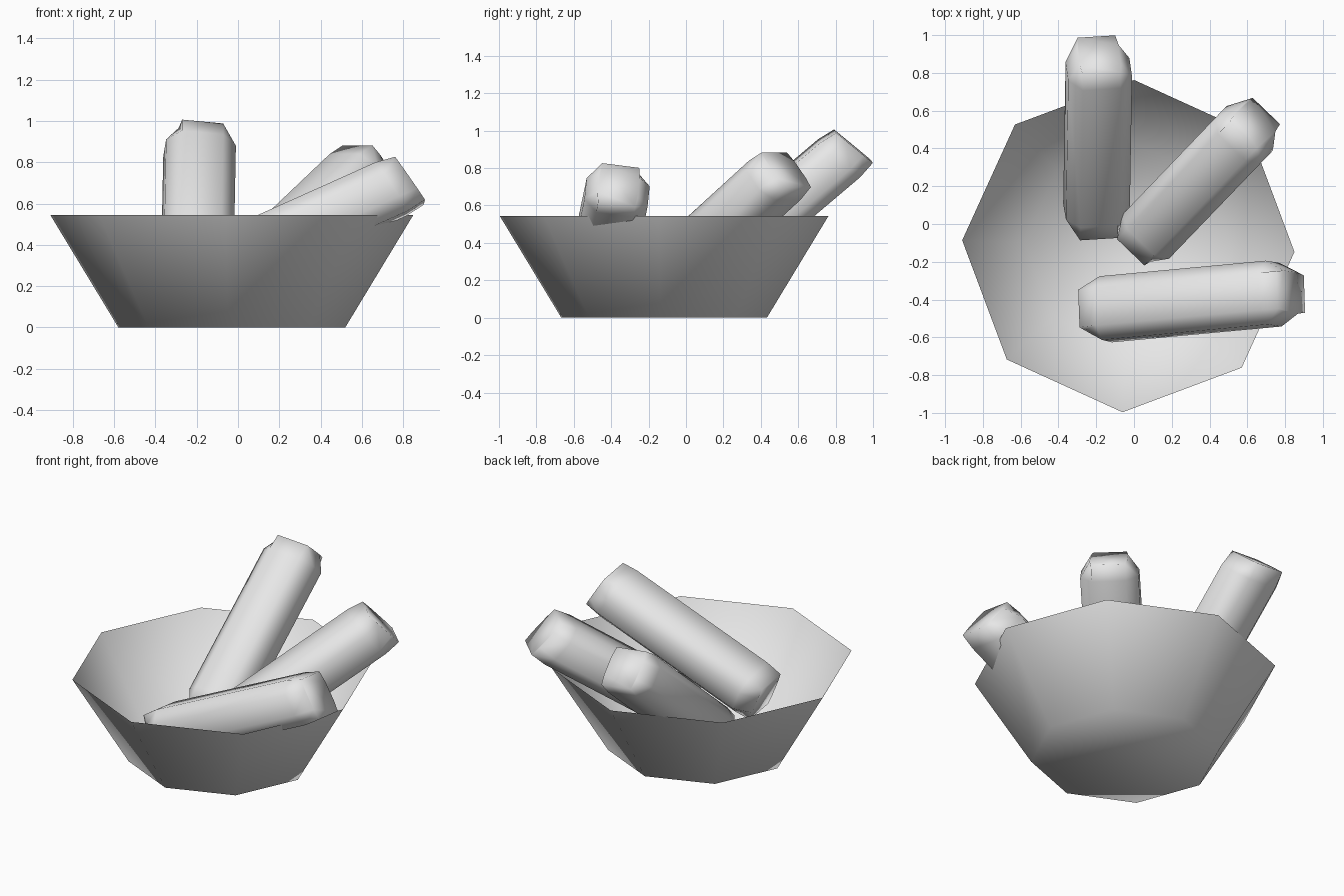
import bpy
import bmesh
import math
from mathutils import Vector, Quaternion

cube = bpy.data.objects.get("Cube")
if cube:
    bpy.data.objects.remove(cube, do_unlink=True)

grey = bpy.data.materials.new("light_grey")
grey.use_nodes = True
grey.diffuse_color = (0.8, 0.8, 0.8, 1)
grey.node_tree.nodes["Principled BSDF"].inputs["Base Color"].default_value = (0.8, 0.8, 0.8, 1)


def skin(name, rings, close_start=True, close_end=True):
    """Join equal-length rings of points into one smooth surface."""
    bm = bmesh.new()
    loops = [[bm.verts.new(p) for p in ring] for ring in rings]
    for a, b in zip(loops, loops[1:]):
        n = len(a)
        for i in range(n):
            j = (i + 1) % n
            bm.faces.new((a[i], a[j], b[j], b[i]))
    if close_start:
        bm.faces.new(loops[0][::-1])
    if close_end:
        bm.faces.new(loops[-1])
    bmesh.ops.recalc_face_normals(bm, faces=bm.faces)
    for f in bm.faces:
        f.smooth = True
    mesh = bpy.data.meshes.new(name)
    bm.to_mesh(mesh)
    bm.free()
    mesh.materials.append(grey)
    obj = bpy.data.objects.new(name, mesh)
    bpy.context.collection.objects.link(obj)
    return obj


def octagon(radius, z):
    turn = math.radians(-2)
    return [(-0.03 + radius * math.cos(turn + i * math.tau / 8),
             -0.117 + radius * math.sin(turn + i * math.tau / 8), z) for i in range(8)]


# Thin eight-sided bowl, open at the top
skin("bowl", [octagon(0.55, 0), octagon(0.88, 0.545)], close_end=False)


def section(flat_x, top, side, flat_y):
    """Eight-point outline from its top flat and side flat."""
    quarter = [(side, flat_y), (flat_x, top)]
    half = quarter + [(-x, y) for x, y in reversed(quarter)]
    return half + [(-x, -y) for x, y in half]


BODY = section(0.10, 0.14, 0.17, 0.065)
CAP = section(0.10, 0.125, 0.11, 0.06)


def stick(name, low, high, roll):
    """Blunt rod with chamfered ends; the upper cap leans back."""
    low, high = Vector(low), Vector(high)
    axis = (high - low).normalized()
    turn = Quaternion(axis, math.radians(roll))
    side = turn @ axis.cross(Vector((0, 0, 1))).normalized()
    up = side.cross(axis)
    length = (high - low).length
    rings = []
    for outline, along, lean in ((CAP, 0, 0), (BODY, 0.1, 0),
                                 (BODY, length - 0.1, 0.15), (CAP, length, 0.18)):
        rings.append([low + axis * (along - lean * y) + side * x + up * y for x, y in outline])
    return skin(name, rings)


# Three rods leaning on the rim
stick("back_stick", (-0.20, 0.00, 0.16), (-0.185, 0.895, 0.917), 7)
stick("middle_stick", (0.03, -0.10, 0.21), (0.64, 0.535, 0.79), 0)
stick("front_stick", (-0.24, -0.46, 0.23), (0.83, -0.36, 0.71), -8)
